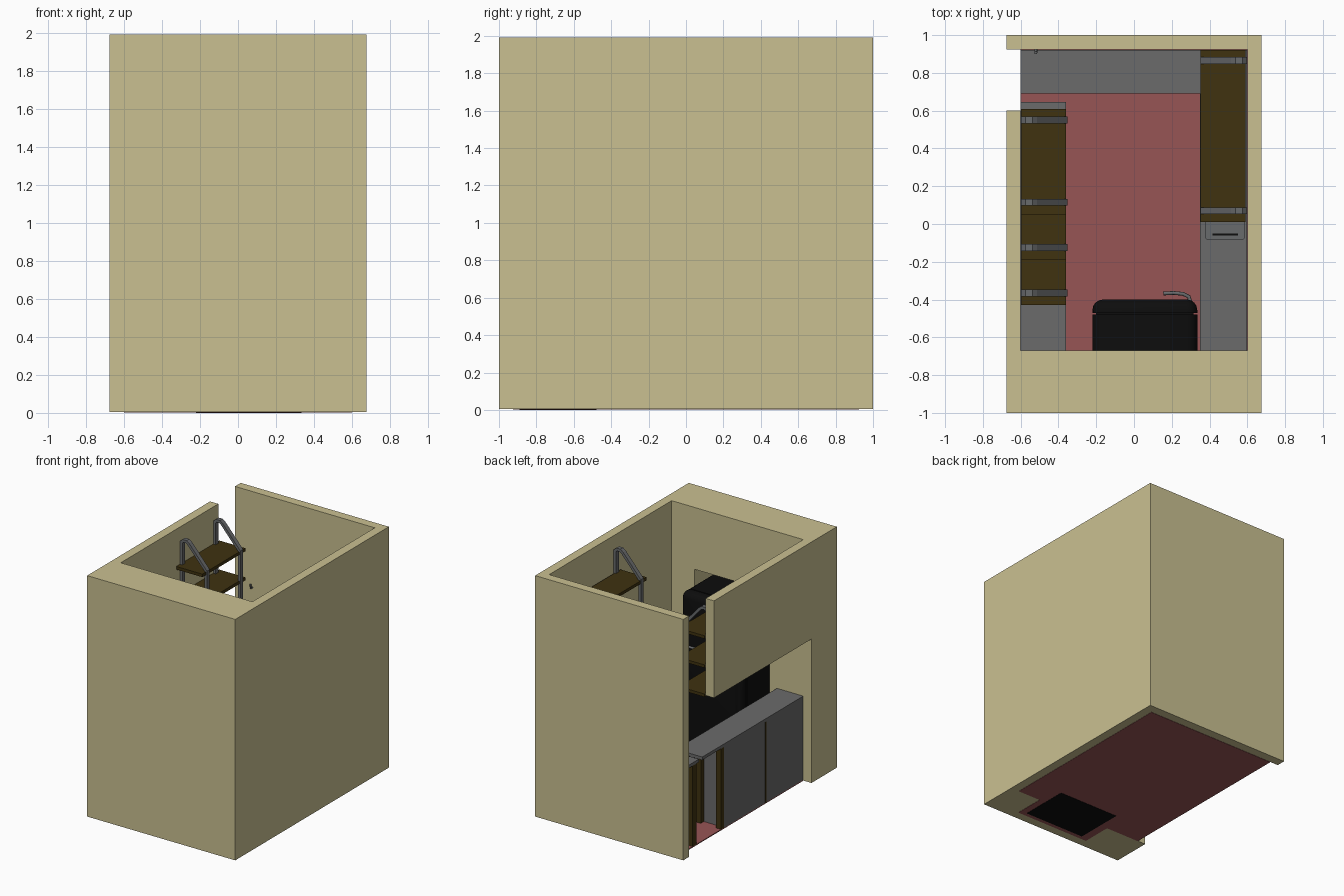
import bpy, bmesh
from mathutils import Vector

cube = bpy.data.objects.get("Cube")
if cube:
    bpy.data.objects.remove(cube)


def material(name, r, g, b):
    m = bpy.data.materials.new(name)
    m.use_nodes = True
    m.diffuse_color = (r, g, b, 1)
    m.node_tree.nodes["Principled BSDF"].inputs["Base Color"].default_value = (r, g, b, 1)
    return m


BEIGE = material("beige wall", .59, .53, .285)
RED = material("red floor", .31, .09, .09)
GREY = material("grey cabinet", .145, .145, .145)
STEEL = material("steel", .14, .145, .15)
BROWN = material("dark brown wood", .05, .032, .005)
BLACK = material("black enamel", .004, .004, .004)


def finish(name, bm, mat):
    mesh = bpy.data.meshes.new(name)
    bmesh.ops.recalc_face_normals(bm, faces=bm.faces)
    bm.to_mesh(mesh)
    bm.free()
    obj = bpy.data.objects.new(name, mesh)
    bpy.context.collection.objects.link(obj)
    mesh.materials.append(mat)
    return obj


def box(name, mat, x, y, z, bevel=0, rule=None):
    """Box from (low, high) ranges, with a bevel on the edges picked by a rule."""
    bm = bmesh.new()
    bmesh.ops.create_cube(bm, size=1)
    for v in bm.verts:
        v.co = [lo + (hi - lo) * (c + .5) for (lo, hi), c in zip((x, y, z), v.co)]
    if bevel:
        edges = [e for e in bm.edges if rule(e)]
        bmesh.ops.bevel(bm, geom=edges, offset=bevel, segments=4, profile=.5, affect='EDGES')
    return finish(name, bm, mat)


def tube(name, mat, points, radius):
    curve = bpy.data.curves.new(name, 'CURVE')
    curve.dimensions = '3D'
    curve.bevel_depth = radius
    curve.bevel_resolution = 2
    curve.use_fill_caps = True
    line = curve.splines.new('POLY')
    line.points.add(len(points) - 1)
    for p, co in zip(line.points, points):
        p.co = (*co, 1)
    obj = bpy.data.objects.new(name, curve)
    bpy.context.collection.objects.link(obj)
    curve.materials.append(mat)
    return obj


# Room shell: a block with the room, doorway, low opening and alcove cut out
walls = box("walls", BEIGE, (-.675, .675), (-1, 1), (.004, 1.99))
cuts = [((-.6, .6), (-.67, .925), (-1, 3)),
        ((-1, -.5), (.6, .925), (-1, 3)),
        ((-1, -.5), (-.67, .7), (-1, 1.19)),
        ((-.29, .39), (-.925, -.6), (-1, 1.48))]
for spans in cuts:
    cutter = box("cutter", BEIGE, *spans)
    cutter.hide_render = True
    mod = walls.modifiers.new("cut", 'BOOLEAN')
    mod.operation = 'DIFFERENCE'
    mod.solver = 'EXACT'
    mod.object = cutter
    bpy.context.view_layer.objects.active = walls
    bpy.ops.object.modifier_apply(modifier=mod.name)
    bpy.data.objects.remove(cutter)

# Floor, running into the alcove
box("floor", RED, (-.6, .6), (-.67, .925), (.002, .01))
box("alcove_floor", RED, (-.29, .39), (-.925, -.67), (.002, .01))

# Cabinets with worktops
CAB, TOP = .675, .70
box("right_cabinet", GREY, (-.6, -.37), (-.67, .36), (.01, CAB))
box("right_worktop", GREY, (-.6, -.36), (-.67, .645), (CAB, TOP))
box("left_cabinet", GREY, (.36, .597), (-.67, .92), (.01, CAB))
box("left_worktop", GREY, (.35, .597), (-.67, .92), (CAB, TOP))
box("back_cabinet", GREY, (-.56, .36), (.70, .92), (.01, CAB))
box("back_worktop", GREY, (-.6, .35), (.69, .92), (CAB, TOP))

# Wooden posts at the cabinet ends and strips between the doors
for x in (-.6, -.415):
    box("right_end_post", BROWN, (x, x + .045), (.36, .40), (.01, CAB))
for y in (.72, .86):
    box("back_end_post", BROWN, (-.6, -.56), (y, y + .05), (.01, CAB))
for x in (-.602, -.372):
    box("right_strip", BROWN, (x, x + .006), (-.19, -.175), (.01, CAB))
for y in (-.33, 0, .33, .66):
    box("left_strip", BROWN, (.356, .362), (y, y + .015), (.01, CAB))
for x in (-.25, .05):
    box("back_strip", BROWN, (x, x + .015), (.696, .702), (.01, CAB))

# Plate set in the left worktop
box("worktop_plate", STEEL, (.375, .588), (-.085, .36), (TOP, TOP + .008), .02,
    lambda e: abs(e.verts[0].co.z - e.verts[1].co.z) > .001)
box("plate_slot", BLACK, (.415, .55), (-.06, -.05), (TOP + .008, TOP + .011))


# Shelves hung on bent brackets
def bracket(side, y, level, low):
    path = [(.587, low), (.587, level + .185), (.57, level + .2), (.54, level + .2),
            (.52, level + .185), (.362, level + .005), (.362, low)]
    bm = bmesh.new()
    w, t = .018, .011
    rings = []
    for i, (x, z) in enumerate(path):
        p = Vector((x, z))
        a = (p - Vector(path[i - 1])).normalized() if i else None
        b = (Vector(path[i + 1]) - p).normalized() if i < len(path) - 1 else None
        a, b = a or b, b or a
        mid = (a + b).normalized()
        n = Vector((-mid.y, mid.x)) * t / max(mid.dot(a), .4)
        rings.append([bm.verts.new((side * (x + s * n.x), y + k, z + s * n.y))
                      for s, k in ((-1, -w), (1, -w), (1, w), (-1, w))])
    for r, q in zip(rings, rings[1:]):
        for k in range(4):
            bm.faces.new((r[k], r[k - 1], q[k - 1], q[k]))
    bm.faces.new(rings[0])
    bm.faces.new(rings[-1])
    finish("shelf_bracket", bm, STEEL)


LEVELS = (1.685, 1.445, 1.205)
for level, start in zip(LEVELS, (.05, -.19, -.43)):
    box("right_shelf", BROWN, (-.598, -.36), (start, .61), (level - .025, level))
    bracket(-1, start + .065, level, LEVELS[-1] - .03)
    box("left_shelf", BROWN, (.352, .59), (.01, .92), (level - .025, level))
bracket(-1, .55, LEVELS[0], LEVELS[-1] - .03)
for y in (.07, .865):
    bracket(1, y, LEVELS[0], LEVELS[-1] - .03)

# Rounded refrigerator standing in the alcove
body = box("fridge_body", BLACK, (-.22, .335), (-.89, -.478), (0, 1.42), .06,
           lambda e: all(v.co.z > 1 for v in e.verts)
           and abs(e.verts[0].co.y - e.verts[1].co.y) > .1)
door = box("fridge_door", BLACK, (-.22, .335), (-.47, -.40), (.03, 1.42), .055,
           lambda e: all(v.co.y > -.41 for v in e.verts)
           or (all(v.co.z > 1 for v in e.verts)
               and abs(e.verts[0].co.y - e.verts[1].co.y) > .05))
box("fridge_seal", BLACK, (-.2, .315), (-.48, -.468), (.05, 1.36))
handle = tube("fridge_handle", STEEL, [(.3, -.415, 1), (.29, -.385, 1), (.26, -.37, 1),
                                       (.21, -.365, 1), (.155, -.368, 1)], .01)

# Small hook on the back wall
tube("wall_hook", STEEL, [(-.52, .925, 1.2), (-.52, .91, 1.2), (-.52, .907, 1.23)], .008)

bpy.ops.object.select_all(action='DESELECT')
for obj in (body, door):
    obj.select_set(True)
bpy.context.view_layer.objects.active = door
bpy.ops.object.shade_smooth_by_angle()
